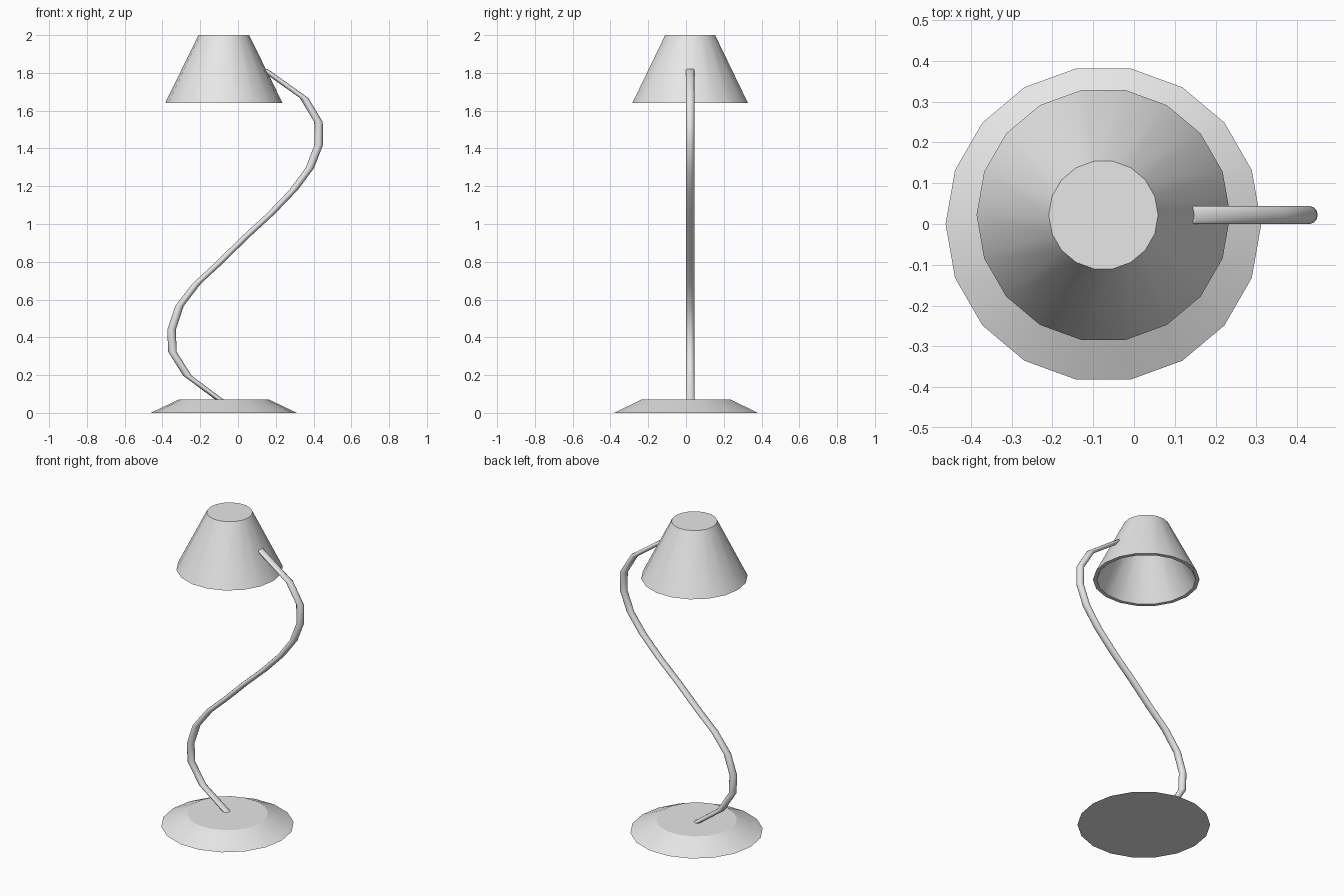
import bpy, bmesh, math

cube = bpy.data.objects.get("Cube")
if cube:
    bpy.data.objects.remove(cube, do_unlink=True)

GREY = (0.8, 0.8, 0.8, 1.0)
metal = bpy.data.materials.new("light_grey")
metal.use_nodes = True
metal.diffuse_color = GREY
metal.node_tree.nodes["Principled BSDF"].inputs["Base Color"].default_value = GREY


def loft(name, rings, sides, smooth):
    """Skin level rings given as (x, y, z, radius) and cap both ends."""
    bm = bmesh.new()
    loops = []
    for x, y, z, r in rings:
        angles = [math.tau * i / sides for i in range(sides)]
        loops.append([bm.verts.new((x + r * math.cos(a), y + r * math.sin(a), z))
                      for a in angles])
    for low, high in zip(loops, loops[1:]):
        for i in range(sides):
            j = (i + 1) % sides
            bm.faces.new((low[i], low[j], high[j], high[i]))
    bm.faces.new(loops[0])
    bm.faces.new(loops[-1])
    bmesh.ops.recalc_face_normals(bm, faces=bm.faces)
    mesh = bpy.data.meshes.new(name)
    bm.to_mesh(mesh)
    bm.free()
    mesh.materials.append(metal)
    obj = bpy.data.objects.new(name, mesh)
    bpy.context.collection.objects.link(obj)
    bpy.ops.object.select_all(action='DESELECT')
    obj.select_set(True)
    bpy.context.view_layer.objects.active = obj
    bpy.ops.object.shade_smooth_by_angle(angle=math.radians(smooth))
    return obj


CX, ARM_Y = -0.075, 0.022

# Sloped foot
loft("base", [(CX, 0, 0, 0.387), (CX, 0, 0.072, 0.236)], 18, 25)

# Hollow shade: inner ceiling, inner wall, rim, outer wall, top
shade = [(1.975, 0.122), (1.64, 0.288), (1.64, 0.311), (2.0, 0.134)]
loft("shade", [(CX, ARM_Y, z, r) for z, r in shade], 18, 25)

# Swan-neck arm, swept with level cross-sections
path = [(-0.07, 0.05), (-0.267, 0.196), (-0.347, 0.323), (-0.352, 0.44),
        (-0.31, 0.566), (-0.22, 0.683), (-0.1, 0.794), (0.034, 0.926),
        (0.172, 1.053), (0.294, 1.18), (0.38, 1.296), (0.428, 1.42),
        (0.426, 1.54), (0.35, 1.667), (0.135, 1.82)]
loft("arm", [(x, ARM_Y, z, 0.0225) for x, z in path], 12, 60)
